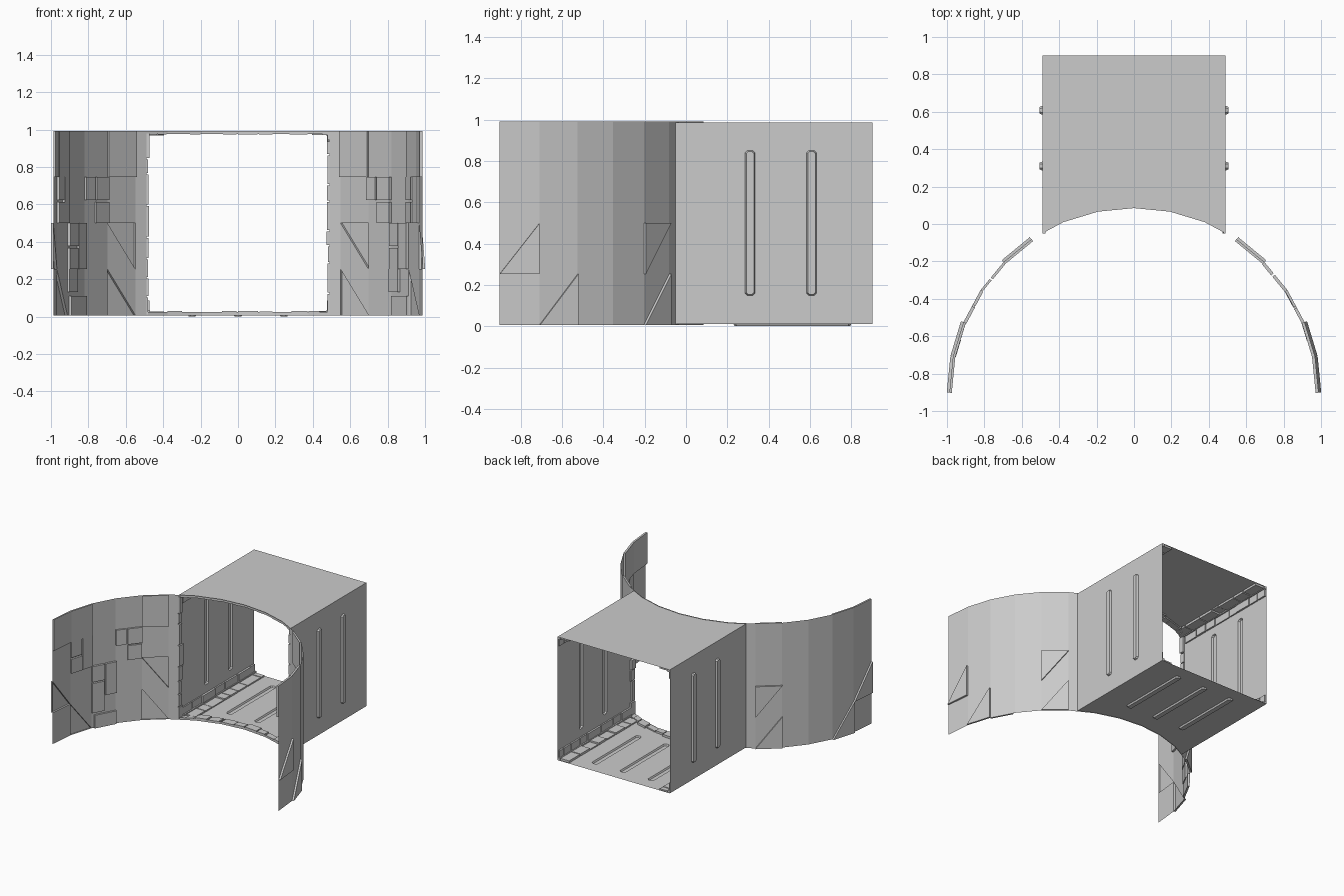
import bpy, bmesh, math, random
from mathutils import Vector

if "Cube" in bpy.data.objects:
    bpy.data.objects.remove(bpy.data.objects["Cube"])

random.seed(4)
R, CY, STEP = 0.987, -0.902, 11.25      # curved wall radius, centre, facet angle
Z0, Z1 = 0.007, 0.992                   # curved wall bottom and top
X, YB, F, C = 0.49, 0.902, 0.012, 0.987  # tunnel half width, back, floor, ceiling


def finish(name, bm, fix=True):
    bmesh.ops.remove_doubles(bm, verts=bm.verts, dist=1e-5)
    if fix:
        bmesh.ops.recalc_face_normals(bm, faces=bm.faces)
    me = bpy.data.meshes.new(name)
    bm.to_mesh(me)
    bm.free()
    ob = bpy.data.objects.new(name, me)
    bpy.context.collection.objects.link(ob)


def face(bm, pts):
    return bm.faces.new([bm.verts.new(p) for p in pts])


def loft(bm, a, b):
    for i in range(len(a)):
        j = (i + 1) % len(a)
        face(bm, [a[i], a[j], b[j], b[i]])


def prism(bm, a, b):
    face(bm, a)
    face(bm, b)
    loft(bm, a, b)


def arc(deg, r=R, z=0.0):
    a = math.radians(deg)
    return Vector((r * math.sin(a), CY + r * math.cos(a), z))


def on_facet(a0, u, v, row, inward=0.0):
    """Point on a flat facet; u, v run 0..1 inside one quarter-height cell."""
    p = arc(a0).lerp(arc(a0 + STEP), u)
    n = arc(a0 + STEP / 2, 1.0) - arc(0, 0.0)
    p -= n * inward
    p.z = Z0 + (Z1 - Z0) * (row + v) / 4
    return p


# front corner of the tunnel lies on the facet chord
c0, c1 = arc(2 * STEP), arc(3 * STEP)
corner = c0.lerp(c1, (X - c0.x) / (c1.x - c0.x))
YF = corner.y

# curved wall: facets with triangular pockets pushed outward
UR, LL = [(0, 1), (1, 0), (1, 1)], [(0, 0), (1, 0), (0, 1)]
POCKETS = {(0, 1): UR, (0, 0): LL, (4, 1): LL, (3, 0): LL}
QUAD = [(0, 0), (1, 0), (1, 1), (0, 1)]
HALF = [(0, .5, .5, 1), (0, .5, 0, .46), (.55, 1, 0, 1)]
SPLIT = [(0, .4, .5, 1), (.45, 1, .5, 1), (.45, 1, 0, .46)]
FULL = [(0, 1, 0, 1)]
PANELS = {(0, 3): FULL, (3, 3): FULL, (4, 3): FULL, (1, 2): SPLIT,
          (3, 2): HALF, (2, 1): HALF, (2, 0): [(0, .5, .5, 1), (.1, 1, 0, .42)]}
for side, label in ((-1, "left"), (1, "right")):
    wall, plates = bmesh.new(), bmesh.new()
    for k in range(5):
        a0 = (3 + k) * STEP if side > 0 else -(4 + k) * STEP
        for row in range(4):
            tri = POCKETS.get((k, row))
            if not tri:
                face(wall, [on_facet(a0, u, v, row) for u, v in QUAD])
            else:
                face(wall, [on_facet(a0, u, v, row) for u, v in (LL if tri is UR else UR)])
                inner = [on_facet(a0, u, v, row) for u, v in tri]
                outer = [on_facet(a0, u, v, row, -0.014) for u, v in tri]
                loft(wall, inner, outer)
                face(wall, outer)
            for u0, u1, v0, v1 in PANELS.get((k, row), []):
                q = [(u0, v0), (u1, v0), (u1, v1), (u0, v1)]
                t = random.uniform(0.012, 0.018)
                prism(plates, [on_facet(a0, u, v, row) for u, v in q],
                      [on_facet(a0, u, v, row, t) for u, v in q])
    # short stub joining the tunnel corner
    p, q = arc(side * 3 * STEP), Vector((side * X, YF, 0))
    face(wall, [(p.x, p.y, Z0), (q.x, q.y, Z0), (q.x, q.y, Z1), (p.x, p.y, Z1)])
    finish("curved_wall_" + label, wall)
    finish("wall_plates_" + label, plates)


def pill(cx, cy, half_w, half_l):
    """Slot with chamfered ends, long along the second axis."""
    s, w = half_w * 0.5, half_w
    return [(cx - w, cy - half_l + s), (cx - s, cy - half_l), (cx + s, cy - half_l),
            (cx + w, cy - half_l + s), (cx + w, cy + half_l - s), (cx + s, cy + half_l),
            (cx - s, cy + half_l), (cx - w, cy + half_l - s)]


def sheet(name, outline, slots, to3d, depth):
    """Flat sheet with long pockets pushed out of it."""
    bm = bmesh.new()
    edges = []
    loops = [outline] + [pill(*s) for s in slots]
    for loop in loops:
        vs = [bm.verts.new(to3d(a, b, 0)) for a, b in loop]
        edges += [bm.edges.new((vs[i], vs[(i + 1) % len(vs)])) for i in range(len(vs))]
    bmesh.ops.triangle_fill(bm, use_beauty=True, use_dissolve=False, edges=edges)
    for s in slots:
        a = [to3d(u, v, 0) for u, v in pill(*s)]
        b = [to3d(u, v, depth) for u, v in pill(s[0], s[1], s[2] - .006, s[3] - .006)]
        loft(bm, a, b)
        face(bm, b)
    finish(name, bm)


# tunnel shell: ribbed sides, ribbed floor, plain ceiling with curved front edge
for side, label in ((-1, "left"), (1, "right")):
    sheet("tunnel_side_" + label, [(YF, F), (YB, F), (YB, C), (YF, C)],
          [(y, 0.5, 0.024, 0.352) for y in (0.31, 0.608)],
          lambda a, b, d, s=side: (s * (X + d), a, b), 0.015)
front = [(-X, YF)] + [tuple(arc(i * STEP).xy) for i in range(-2, 3)] + [(X, YF)]
plan = front + [(X, YB), (-X, YB)]
sheet("tunnel_floor", plan, [(x, 0.515, 0.024, 0.285) for x in (-.245, 0, .245)],
      lambda a, b, d: (a, b, F - d), F)
sheet("tunnel_ceiling", plan, [], lambda a, b, d: (a, b, C + d), 0)

# thin curved lips closing the wall against floor and ceiling
bm = bmesh.new()
for (ax, ay), (bx, by) in zip(front, front[1:]):
    for lo, hi in ((Z0, F + .012), (C - .012, Z1)):
        face(bm, [(ax, ay, lo), (bx, by, lo), (bx, by, hi), (ax, ay, hi)])
finish("opening_lip", bm)


def bricks(start, end, lo=0.07, hi=0.17, gap=0.008):
    """Uneven brick lengths along a run, with a thickness for each."""
    p = start
    while p < end - 0.02:
        q = min(p + random.uniform(lo, hi), end)
        if end - q < 0.04:
            q = end
        yield p, q - gap, random.uniform(0.008, 0.018)
        p = q


def box(bm, x0, x1, y0, y1, z0, z1):
    prism(bm, [(x0, y0, z0), (x1, y0, z0), (x1, y1, z0), (x0, y1, z0)],
          [(x0, y0, z1), (x1, y0, z1), (x1, y1, z1), (x0, y1, z1)])


# brick trim along the four long inner edges and the front jambs
for side, label in ((-1, "left"), (1, "right")):
    trim, jamb = bmesh.new(), bmesh.new()
    for edge, d in ((F, 1), (C, -1)):
        for y0, y1, t in bricks(YF + .05, YB):
            box(trim, side * (X - t), side * X, y0, y1, edge, edge + d * .075)
        for y0, y1, t in bricks(YF + .08, YB):
            box(trim, side * (X - .095), side * (X - .02), y0, y1, edge, edge + d * t)
        box(trim, side * (X - .02), side * X, YF + .05, YB, edge, edge + d * .02)
    for z0, z1, t in bricks(F, C):
        box(jamb, side * (X - t), side * X, YF, YF + random.choice((.035, .05)), z0, z1)
    finish("edge_trim_" + label, trim)
    finish("opening_jamb_" + label, jamb)

# brick trim following the curved threshold and lintel
for name, z, d in (("threshold_trim", F, 1), ("lintel_trim", C, -1)):
    bm = bmesh.new()
    for i in range(len(front) - 1):
        a, b = Vector(front[i]), Vector(front[i + 1])
        for u0, u1, t in bricks(0, 1, 0.4, 0.7, 0.04):
            w = Vector((0, random.choice((.05, .065))))
            q = [a.lerp(b, u0), a.lerp(b, u1), a.lerp(b, u1) + w, a.lerp(b, u0) + w]
            prism(bm, [(p.x, p.y, z) for p in q], [(p.x, p.y, z + d * t) for p in q])
    finish(name, bm)
